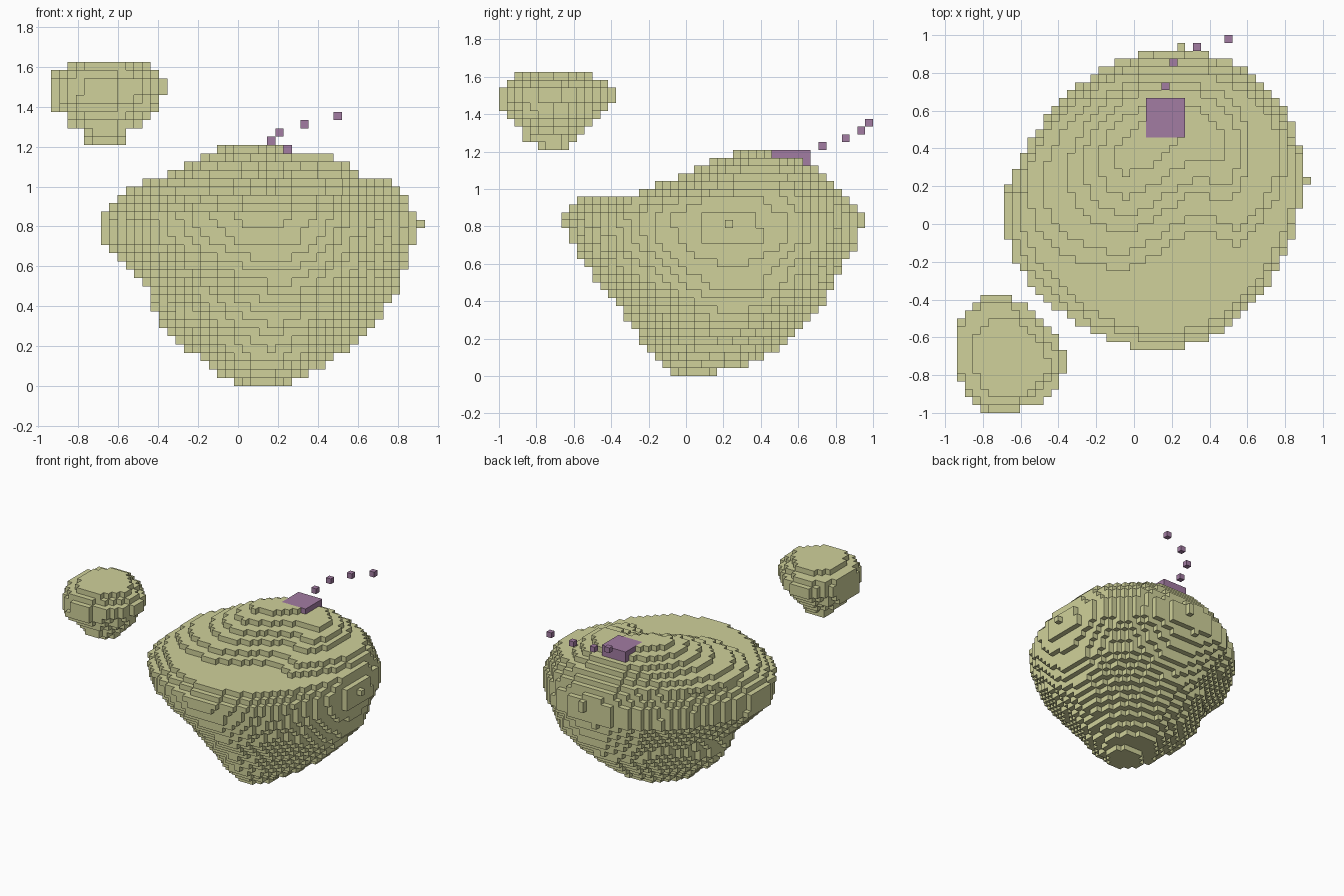
import bpy, bmesh, math
from itertools import product

cube = bpy.data.objects.get("Cube")
if cube:
    bpy.data.objects.remove(cube, do_unlink=True)

V = 1 / 24  # edge of one block


def make_material(name, color):
    mat = bpy.data.materials.new(name)
    mat.use_nodes = True
    mat.diffuse_color = color
    mat.node_tree.nodes["Principled BSDF"].inputs["Base Color"].default_value = color
    return mat


def build_blocks(name, cells, mat):
    """Mesh of the exposed block faces of a set of (i, j, k) cells."""
    bm = bmesh.new()
    corners = {}

    def corner(p):
        if p not in corners:
            corners[p] = bm.verts.new(((p[0] - 0.5) * V, p[1] * V, p[2] * V))
        return corners[p]

    for cell in cells:
        for axis, side in product(range(3), (0, 1)):
            neighbour = list(cell)
            neighbour[axis] += 2 * side - 1
            if tuple(neighbour) in cells:
                continue
            u, w = (axis + 1) % 3, (axis + 2) % 3
            quad = []
            for du, dw in ((0, 0), (1, 0), (1, 1), (0, 1)):
                p = list(cell)
                p[axis] += side
                p[u] += du
                p[w] += dw
                quad.append(corner(tuple(p)))
            bm.faces.new(quad if side else quad[::-1])
    mesh = bpy.data.meshes.new(name)
    bm.to_mesh(mesh)
    bm.free()
    mesh.materials.append(mat)
    obj = bpy.data.objects.new(name, mesh)
    bpy.context.collection.objects.link(obj)
    return obj


def extents_at(profile, k):
    """Left, right, front and back limits of layer k, blended between keys."""
    for low, high in zip(profile, profile[1:]):
        if low[0] <= k <= high[0]:
            t = (k - low[0]) / (high[0] - low[0])
            return [a + (b - a) * t for a, b in zip(low[1:], high[1:])]


def rock_cells(profile, poles, power, keep=lambda x, y, k, front: True):
    """Stack of rounded layers. poles: where the front/back, west and east
    tips sit along each side; power(k, east, north): corner fullness."""
    cells = set()
    middle, west_tip, east_tip = poles
    for k in range(profile[0][0], profile[-1][0] + 1):
        x0, x1, y0, y1 = extents_at(profile, k)
        cx = x0 + (x1 - x0) * middle
        for i, j in product(range(-24, 25), repeat=2):
            x, y = i * V, (j + 0.5) * V
            cy = y0 + (y1 - y0) * (east_tip if x > cx else west_tip)
            rx = x1 - cx if x > cx else cx - x0
            ry = y1 - cy if y > cy else cy - y0
            p = power(k, x > cx, y > cy)
            inside = abs((x - cx) / rx) ** p + abs((y - cy) / ry) ** p <= 1
            if inside and keep(x, y, k, y0):
                cells.add((i, j, k))
    return cells


olive = make_material("olive stone", (0.63, 0.64, 0.325, 1))
purple = make_material("muted purple", (0.365, 0.2, 0.365, 1))

# Main island: layer, left, right, front, back
ISLAND = [
    (0, -.02, .27, -.08, .17), (1, -.10, .35, -.13, .34), (3, -.20, .49, -.21, .48),
    (5, -.31, .60, -.25, .57), (8, -.41, .72, -.35, .70), (11, -.44, .81, -.45, .79),
    (14, -.56, .84, -.55, .85), (17, -.69, .89, -.63, .92), (20, -.69, .89, -.67, .92),
    (22, -.60, .85, -.58, .88), (23, -.56, .81, -.25, .84), (24, -.48, .77, -.17, .80),
    (25, -.35, .62, -.06, .76), (26, -.27, .56, .02, .72), (27, -.19, .48, .12, .64),
    (28, -.10, .25, .24, .54),
]


def island_power(k, east, north):
    if k > 22 and not east and not north:
        return 2.6  # the hill bulges on this corner
    base = (2.2 if north else 1.82) if east else (1.68 if north else 1.75)
    return base - 0.02 * max(0, 14 - k)


def hill_dent(x, y, k, front):
    # The raised hill is hollowed on its front side
    return k < 23 or y > front + 0.22 * math.exp(-((x - 0.35) / 0.25) ** 2)


island = rock_cells(ISLAND, (0.53, 0.44, 0.56), island_power, hill_dent)
island |= {(22, 5, 19), (6, 22, 19), (6, 22, 20)}  # single jutting blocks

# Landing plate with a rim below it, sunk into the hilltop
plate = set(product(range(2, 7), range(11, 16), [28]))
plate |= set(product((2, 6), range(12, 16), [27]))
plate |= set(product(range(2, 7), [15], [27]))
build_blocks("island", island - plate, olive)
build_blocks("landing_plate", plate, purple)

# Small floating rock
ROCK = [
    (29, -.77, -.56, -.80, -.62), (30, -.78, -.54, -.88, -.58), (31, -.85, -.48, -.88, -.54),
    (32, -.86, -.44, -.92, -.50), (33, -.94, -.40, -.96, -.46), (34, -.94, -.40, -1, -.42),
    (35, -.94, -.36, -1, -.375), (36, -.94, -.36, -1, -.375), (37, -.94, -.40, -.96, -.42),
    (38, -.85, -.44, -.92, -.50),
]


def rock_power(k, east, north):
    return (1.45 if north else 1.8) if east else 2.2


build_blocks("floating_rock", rock_cells(ROCK, (0.42, 0.57, 0.42), rock_power), olive)

# Stepping blocks rising away from the plate
for n, cell in enumerate([(4, 17, 29), (5, 20, 30), (8, 22, 31), (12, 23, 32)]):
    build_blocks(f"stepping_block_{n + 1}", {cell}, purple)
